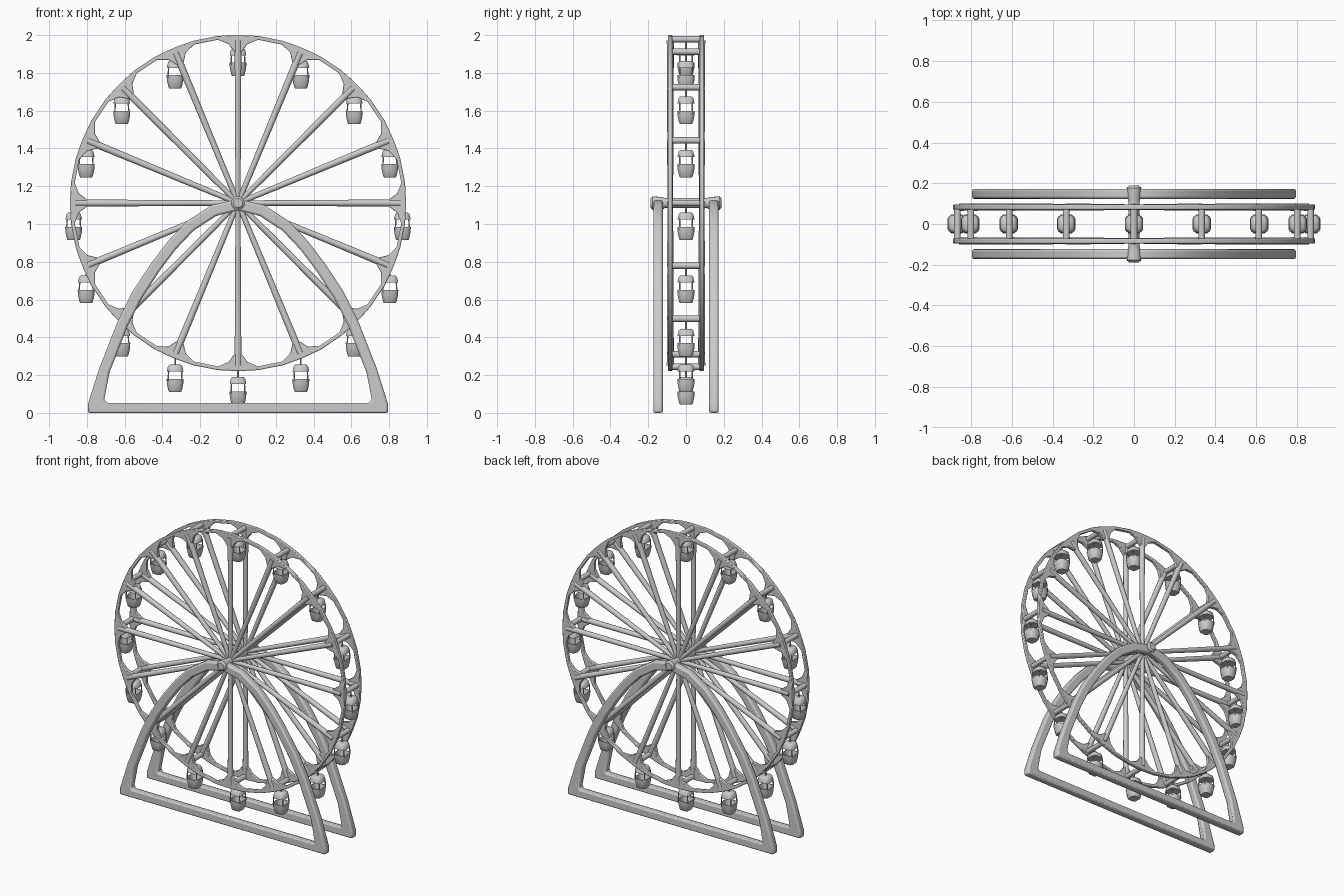
import bpy, bmesh
from math import sin, cos, radians, pi
from mathutils import Vector

if "Cube" in bpy.data.objects:
    bpy.data.objects.remove(bpy.data.objects["Cube"])

CZ = 1.111      # wheel centre height
N = 16          # spokes / cabins
RIM_Y = 0.083


def finish(name, bm, angle=35, bevel=0):
    bmesh.ops.recalc_face_normals(bm, faces=bm.faces)
    me = bpy.data.meshes.new(name)
    bm.to_mesh(me)
    bm.free()
    ob = bpy.data.objects.new(name, me)
    bpy.context.collection.objects.link(ob)
    if bevel:
        m = ob.modifiers.new("bevel", 'BEVEL')
        m.width, m.segments, m.limit_method = bevel, 2, 'ANGLE'
        m.angle_limit = radians(50)
    bpy.ops.object.select_all(action='DESELECT')
    ob.select_set(True)
    bpy.context.view_layer.objects.active = ob
    bpy.ops.object.shade_smooth_by_angle(angle=radians(angle))
    return ob


def rod(bm, a, b, r1, r2=None, sides=10):
    a, b = Vector(a), Vector(b)
    d = b - a
    mat = d.to_track_quat('Z', 'Y').to_matrix().to_4x4()
    mat.translation = (a + b) / 2
    bmesh.ops.create_cone(bm, cap_ends=True, segments=sides, radius1=r1,
                          radius2=r1 if r2 is None else r2, depth=d.length, matrix=mat)


def band(bm, outer, inner, y, w):
    # closed flat band between two matching xz outlines, thickened in y
    n = len(outer)
    loops = [[bm.verts.new((p[0], yy, p[1])) for p in pts]
             for pts, yy in ((outer, y - w), (outer, y + w), (inner, y + w), (inner, y - w))]
    for k in range(4):
        a, b = loops[k], loops[(k + 1) % 4]
        for i in range(n):
            j = (i + 1) % n
            bm.faces.new((a[i], a[j], b[j], b[i]))


def loft(bm, outline, rings, at):
    loops = [[bm.verts.new((at[0] + x * s, at[1] + y * s, at[2] + z)) for x, y in outline]
             for z, s in rings]
    n = len(outline)
    for a, b in zip(loops, loops[1:]):
        for i in range(n):
            j = (i + 1) % n
            bm.faces.new((a[i], a[j], b[j], b[i]))
    bm.faces.new(loops[0])
    bm.faces.new(loops[-1])


def polar(r, deg, y=0.0):
    return (r * sin(radians(deg)), y, CZ + r * cos(radians(deg)))


# Rims: thin rings that flare into gussets at every spoke
outer, inner = [], []
for i in range(N):
    for off, ro, ri in ((-7, .891, .871), (-3.4, .889, .843), (-1.4, .889, .80),
                        (1.4, .889, .80), (3.4, .889, .843), (7, .891, .871)):
        for lst, r in ((outer, ro), (inner, ri)):
            p = polar(r, i * 360 / N + off)
            lst.append((p[0], p[2]))
for side, name in ((-1, "front_rim"), (1, "back_rim")):
    bm = bmesh.new()
    band(bm, outer, inner, side * RIM_Y, 0.012)
    finish(name, bm, 30, bevel=0.004)

# Spokes
for side, name in ((-1, "front_spokes"), (1, "back_spokes")):
    bm = bmesh.new()
    for i in range(N):
        a = i * 360 / N
        rod(bm, polar(0.01, a, side * RIM_Y), polar(0.86, a, side * RIM_Y), 0.014, 0.019)
    finish(name, bm, 50)

# Crossbars joining the two rims
bm = bmesh.new()
for i in range(N):
    a = i * 360 / N
    rod(bm, polar(0.867, a, -RIM_Y), polar(0.867, a, RIM_Y), 0.017)
finish("crossbars", bm, 50)

# Axle with thicker rounded end caps
bm = bmesh.new()
rod(bm, (0, -.17, CZ), (0, .17, CZ), 0.027, sides=16)
for s in (-1, 1):
    rod(bm, (0, s * .115, CZ), (0, s * .178, CZ), 0.03, 0.036, 16)
    rod(bm, (0, s * .178, CZ), (0, s * .189, CZ), 0.036, 0.024, 16)
finish("axle", bm, 40)

# Support frames: curved triangle with a base bar
leg_out = [(.795, 0), (.795, .045), (.735, .235), (.635, .49), (.56, .64),
           (.465, .785), (.37, .91), (.27, 1.015), (.14, 1.1)]
leg_in = [(.695, .052), (.708, .07), (.68, .215), (.582, .465), (.51, .605),
          (.42, .745), (.33, .865), (.235, .965), (.115, 1.043)]
mirror = lambda pts: [(-x, z) for x, z in reversed(pts)]
f_out = leg_out + [(0, 1.132)] + mirror(leg_out)
f_in = leg_in + [(0, 1.072)] + mirror(leg_in)
for side, name in ((-1, "front_support"), (1, "back_support")):
    bm = bmesh.new()
    band(bm, f_out, f_in, side * 0.148, 0.025)
    finish(name, bm, 35, bevel=0.011)

# Cabins hanging from the crossbars
outline = [(.045, -.026), (.045, .026), (.028, .046), (-.028, .046),
           (-.045, .026), (-.045, -.026), (-.028, -.046), (.028, -.046)]
for i in range(N):
    p = polar(0.87, i * 360 / N)
    bm = bmesh.new()
    # tub
    loft(bm, outline, ((-.197, .70), (-.188, .80), (-.155, .96), (-.127, 1.0),
                       (-.127, .90), (-.180, .72)), p)
    # roof
    loft(bm, outline, ((-.088, .97), (-.080, .95), (-.060, .84), (-.051, .66)), p)
    # hanger and corner posts
    rod(bm, p, (p[0], 0, p[2] - .055), 0.005, sides=6)
    for sx in (-1, 1):
        for sy in (-1, 1):
            rod(bm, (p[0] + sx * .037, sy * .034, p[2] - .14),
                (p[0] + sx * .034, sy * .032, p[2] - .08), 0.004, sides=6)
    finish("cabin_%02d" % (i + 1), bm, 50)
